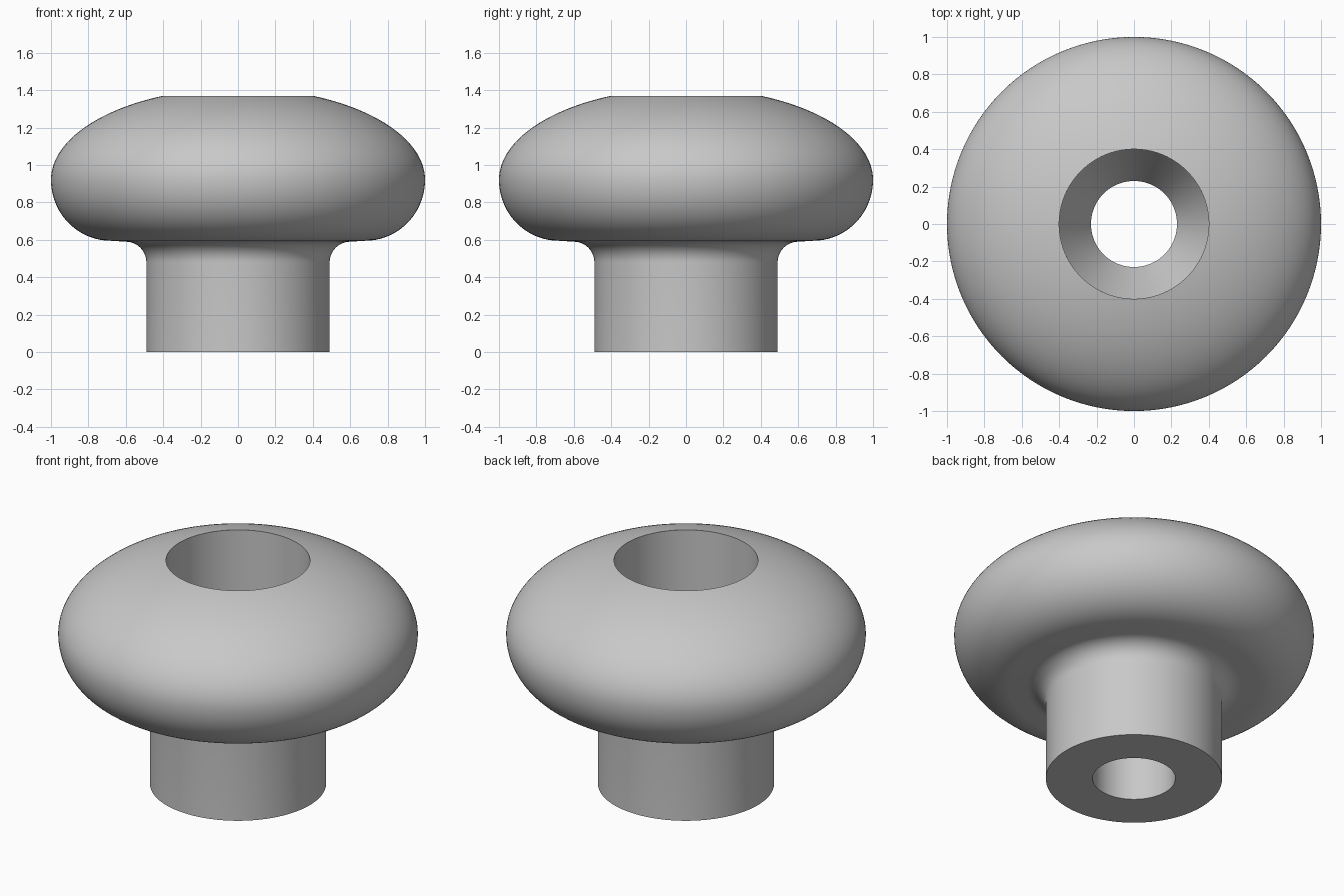
import bpy
import bmesh
from math import sin, cos, pi, radians, sqrt

cube = bpy.data.objects.get("Cube")
if cube:
    bpy.data.objects.remove(cube, do_unlink=True)

SEGMENTS = 128
HEIGHT = 1.37
BULGE_Z = 0.92       # height of the widest ring
STEM_R = 0.49
BORE_R = 0.23
SOCKET_R = 0.40


def arc(cx, cz, rx, rz, start, end, steps):
    """Points on an elliptical arc, angles in degrees."""
    angles = [radians(start + (end - start) * i / steps) for i in range(steps + 1)]
    return [(cx + rx * cos(a), cz + rz * sin(a)) for a in angles]


# Outer profile: stem, fillet, rounded underside, domed crown
profile = [(BORE_R, 0), (STEM_R, 0)]
profile += arc(0.60, 0.48, 0.11, 0.11, 180, 90, 12)
profile += arc(0.68, BULGE_Z, 0.32, 0.325, -90, 0, 24)
dome_height = (HEIGHT - BULGE_Z) / sqrt(1 - SOCKET_R ** 2)
rim_angle = 66.42    # where the dome meets the socket rim
profile += arc(0, BULGE_Z, 1, dome_height, 0, rim_angle, 28)[1:]

# Inner profile: straight socket, tapered seat, narrow bore
profile += [(SOCKET_R, 0.95), (BORE_R, 0.65)]

# Revolve the closed profile
bm = bmesh.new()
verts = [bm.verts.new((r, 0, z)) for r, z in profile]
edges = [bm.edges.new((v, verts[(i + 1) % len(verts)])) for i, v in enumerate(verts)]
bmesh.ops.spin(bm, geom=verts + edges, cent=(0, 0, 0), axis=(0, 0, 1),
               angle=2 * pi, steps=SEGMENTS, use_merge=True)
bmesh.ops.remove_doubles(bm, verts=bm.verts[:], dist=0.0001)
bmesh.ops.recalc_face_normals(bm, faces=bm.faces[:])
mesh = bpy.data.meshes.new("knob")
bm.to_mesh(mesh)
bm.free()
knob = bpy.data.objects.new("knob", mesh)
bpy.context.collection.objects.link(knob)

# Plain grey
grey = bpy.data.materials.new("grey")
grey.use_nodes = True
color = (0.58, 0.58, 0.58, 1)
grey.diffuse_color = color
grey.node_tree.nodes["Principled BSDF"].inputs["Base Color"].default_value = color
mesh.materials.append(grey)

# Smooth surfaces with sharp rims
bpy.ops.object.select_all(action="DESELECT")
knob.select_set(True)
bpy.context.view_layer.objects.active = knob
bpy.ops.object.shade_smooth_by_angle(angle=radians(25))
